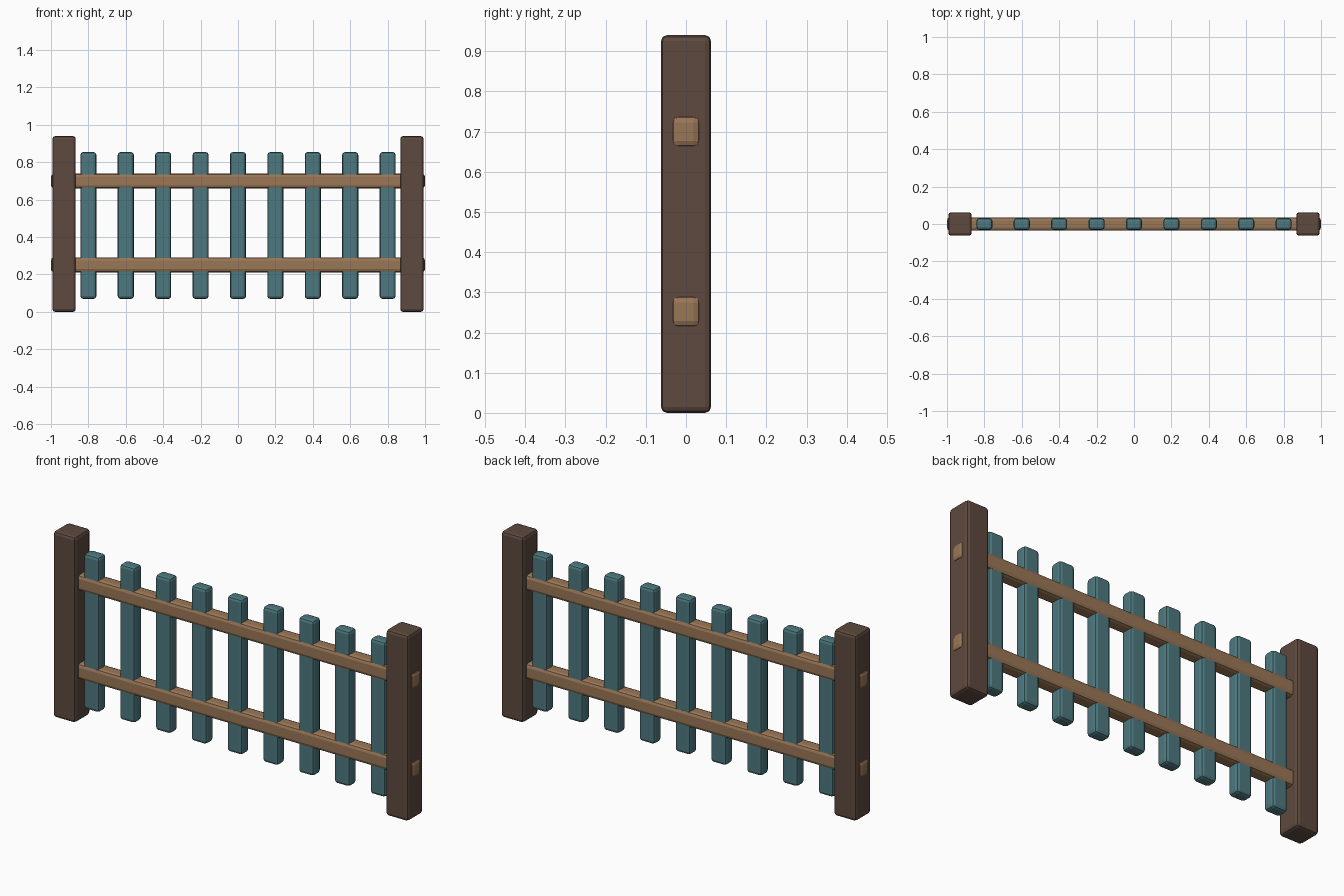
import bpy

cube = bpy.data.objects.get("Cube")
if cube:
    bpy.data.objects.remove(cube, do_unlink=True)


def material(name, colour):
    mat = bpy.data.materials.new(name)
    mat.use_nodes = True
    mat.diffuse_color = (*colour, 1)
    mat.node_tree.nodes["Principled BSDF"].inputs["Base Color"].default_value = (*colour, 1)
    return mat


dark_wood = material("dark brown wood", (0.112, 0.068, 0.050))
tan_wood = material("tan wood", (0.324, 0.184, 0.094))
teal_paint = material("teal paint", (0.075, 0.190, 0.215))


def beam(name, location, size, bevel, mat):
    """Rounded timber block of the given full size."""
    bpy.ops.mesh.primitive_cube_add(size=1, location=location)
    obj = bpy.context.object
    obj.name = name
    obj.scale = size
    bpy.ops.object.transform_apply(location=False, rotation=False, scale=True)
    mod = obj.modifiers.new("rounded edges", "BEVEL")
    mod.width = bevel
    mod.segments = 2
    obj.data.materials.append(mat)
    return obj


# End posts
for side, x in (("left", 0.93), ("right", -0.93)):
    beam(side + "_post", (x, 0, 0.47), (0.125, 0.125, 0.94), 0.015, dark_wood)

# Horizontal rails, with ends poking through the posts
for level, z in (("lower", 0.252), ("upper", 0.70)):
    beam(level + "_rail", (0, 0, z), (2.0, 0.072, 0.08), 0.017, tan_wood)

# Upright slats
for i in range(9):
    beam(f"slat_{i + 1}", ((i - 4) * 0.2, 0, 0.462), (0.086, 0.062, 0.785), 0.015, teal_paint)
